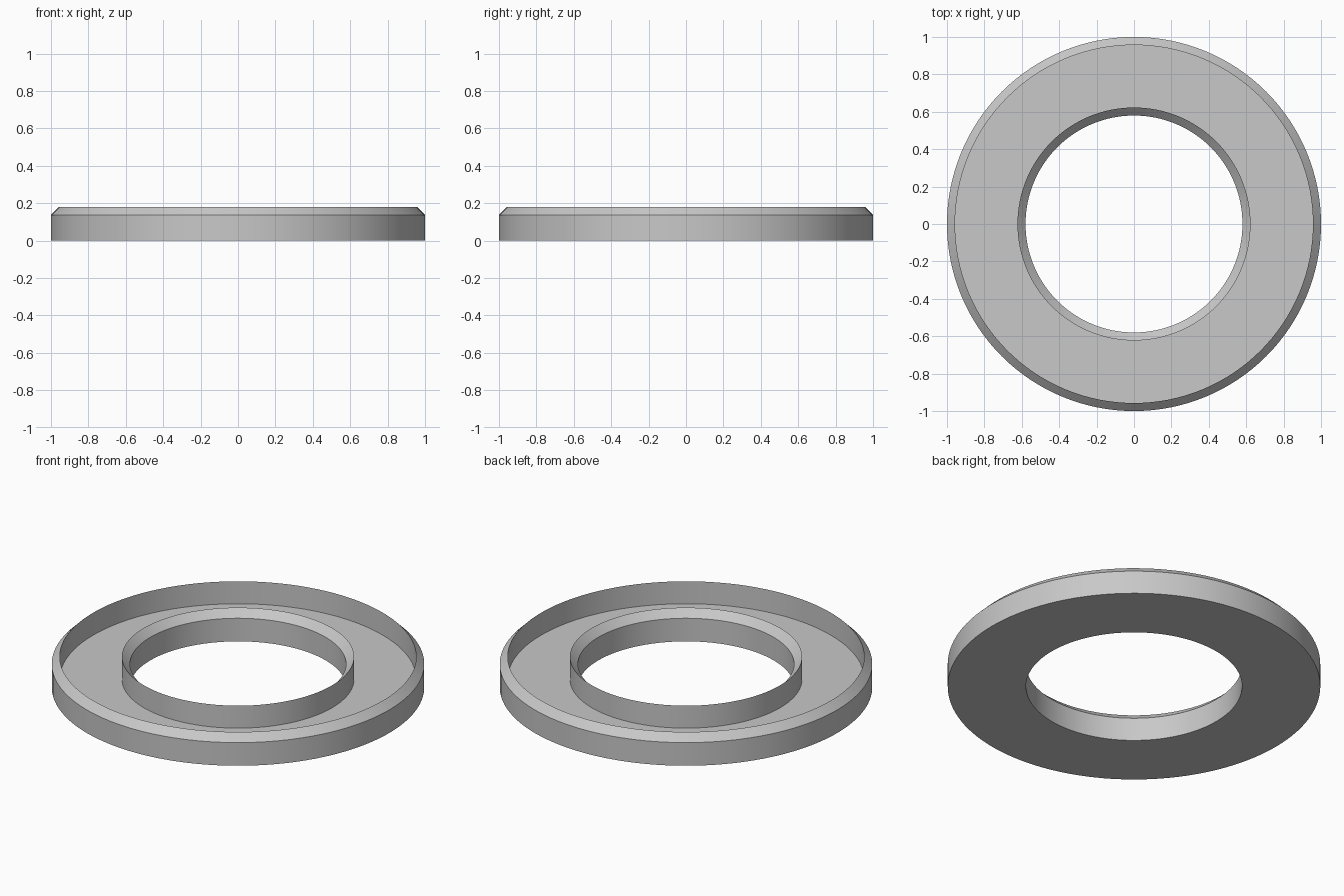
import bpy
import bmesh
from math import tau, radians
from mathutils import Matrix

cube = bpy.data.objects.get("Cube")
if cube:
    bpy.data.objects.remove(cube, do_unlink=True)

OUTER, INNER = 1.0, 0.58
HEIGHT, FLOOR, LIP = 0.18, 0.047, 0.043
SEGMENTS = 128

# Plain grey material
grey = bpy.data.materials.new("light_grey")
grey.use_nodes = True
colour = (0.58, 0.58, 0.58, 1)
grey.diffuse_color = colour
grey.node_tree.nodes["Principled BSDF"].inputs["Base Color"].default_value = colour

# Channel cross-section: flat base, two walls with bevelled knife-edge rims
profile = [
    (INNER, 0), (OUTER, 0),
    (OUTER, HEIGHT - LIP), (OUTER - LIP, HEIGHT), (OUTER - LIP, FLOOR),
    (INNER + LIP, FLOOR), (INNER + LIP, HEIGHT), (INNER, HEIGHT - LIP),
]

# Revolve the section into a closed ring
bm = bmesh.new()
rings = []
for i in range(SEGMENTS):
    turn = Matrix.Rotation(tau * i / SEGMENTS, 3, "Z")
    rings.append([bm.verts.new(turn @ Matrix.Identity(3).col[0] * r
                               + Matrix.Identity(3).col[2] * z) for r, z in profile])
count = len(profile)
for i, ring in enumerate(rings):
    following = rings[(i + 1) % SEGMENTS]
    for j in range(count):
        k = (j + 1) % count
        bm.faces.new((ring[j], following[j], following[k], ring[k]))
bmesh.ops.recalc_face_normals(bm, faces=bm.faces)

mesh = bpy.data.meshes.new("ring_tray")
bm.to_mesh(mesh)
bm.free()
mesh.materials.append(grey)
tray = bpy.data.objects.new("ring_tray", mesh)
bpy.context.collection.objects.link(tray)

# Smooth round walls, sharp rims
bpy.ops.object.select_all(action="DESELECT")
tray.select_set(True)
bpy.context.view_layer.objects.active = tray
bpy.ops.object.shade_smooth_by_angle(angle=radians(30))
